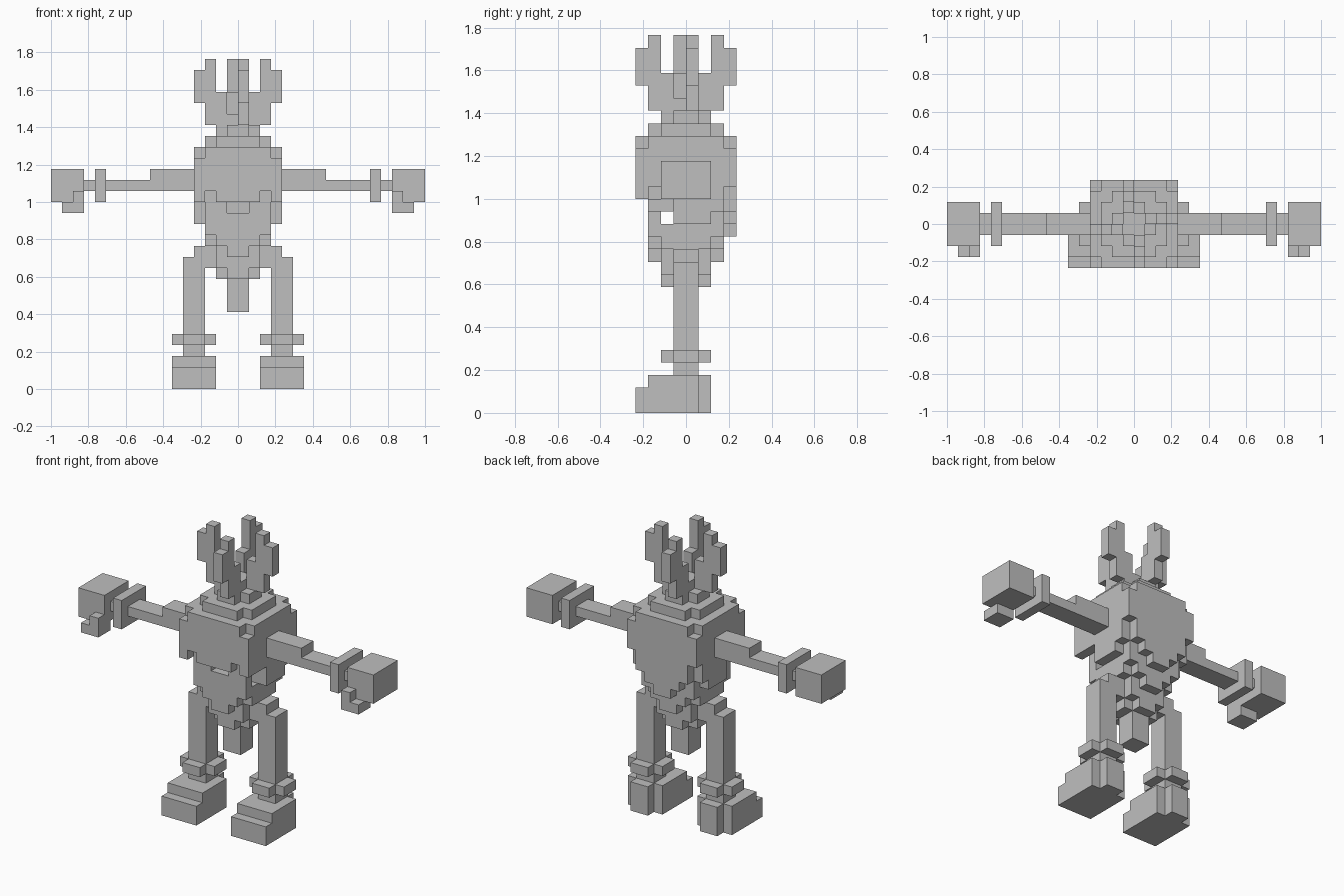
import bpy, bmesh

if "Cube" in bpy.data.objects:
    bpy.data.objects.remove(bpy.data.objects["Cube"])

U = 1 / 17  # edge of one block

grey = bpy.data.materials.new("plain_grey")
grey.diffuse_color = (0.52, 0.52, 0.52, 1)
grey.use_nodes = True
grey.node_tree.nodes["Principled BSDF"].inputs["Base Color"].default_value = grey.diffuse_color


def box(x0, x1, y0, y1, z0, z1):
    """Set of block cells filling a range."""
    return {(x, y, z) for x in range(x0, x1) for y in range(y0, y1) for z in range(z0, z1)}


def cross(a, b, z0, z1):
    """Square layer with cut corners: half size a, flat half width b."""
    return box(-a, a, -b, b, z0, z1) | box(-b, b, -a, a, z0, z1)


def mirror(cells):
    return {(-x - 1, y, z) for x, y, z in cells}


def turn(cells):
    """Quarter turn about the vertical axis."""
    return {(-y - 1, x, z) for x, y, z in cells}


def build(name, cells):
    """Mesh the outside faces of a set of block cells."""
    bm = bmesh.new()
    verts = {}
    for c in sorted(cells):
        for axis in range(3):
            for side in (0, 1):
                n = list(c)
                n[axis] += 2 * side - 1
                if tuple(n) in cells:
                    continue
                u, v = (axis + 1) % 3, (axis + 2) % 3
                loop = []
                for du, dv in ((0, 0), (1, 0), (1, 1), (0, 1)):
                    p = list(c)
                    p[axis] += side
                    p[u] += du
                    p[v] += dv
                    p = tuple(p)
                    if p not in verts:
                        verts[p] = bm.verts.new([k * U for k in p])
                    loop.append(verts[p])
                bm.faces.new(loop if side else loop[::-1])
    mesh = bpy.data.meshes.new(name)
    bm.to_mesh(mesh)
    bm.free()
    mesh.materials.append(grey)
    bpy.context.collection.objects.link(bpy.data.objects.new(name, mesh))


def pair(name, cells):
    build("right_" + name, cells)
    build("left_" + name, mirror(cells))


# Upper body: square block with a stepped dome
upper = box(-4, 4, -4, 4, 18, 21) | cross(4, 3, 21, 22) | cross(3, 2, 22, 23) | cross(2, 1, 23, 24)
# Upper teeth along the front
for x in (-4, -2, -1, 0, 1, 3):
    upper |= box(x, x + 1, -4, -3, 17, 18)
upper |= box(-4, 4, -3, 3, 17, 18) | box(-3, 3, 3, 4, 17, 18)
build("upper_body", upper)

# Lower body tapering to the hips, open behind the jaw
lower = box(-4, 4, -1, 3, 16, 17) | box(-3, 3, 3, 4, 16, 17)
lower |= box(-4, 4, -1, 2, 15, 16) | box(-3, 3, -1, 3, 15, 16) | box(-2, 2, 3, 4, 15, 16)
lower |= box(-3, 3, -3, 3, 14, 15) | box(-1, 1, 3, 4, 14, 15)
lower |= cross(3, 2, 13, 14) | cross(3, 1, 12, 13) | box(-2, 2, -2, 2, 11, 13)
lower |= cross(2, 1, 10, 11)
build("lower_body", lower)

# Jaw plate with teeth
jaw = box(-3, 3, -3, -2, 14, 16)
for x in (-3, -2, 1, 2):
    jaw |= box(x, x + 1, -3, -2, 16, 17)
build("jaw", jaw)

build("tail_peg", box(-1, 1, -1, 1, 7, 10))

# Four horns in a pinwheel
horn = box(0, 1, -4, -3, 26, 29) | box(0, 1, -3, -2, 24, 30)
horn |= box(0, 1, -2, -1, 24, 27) | box(0, 1, -1, 0, 24, 25)
for name in ("front_horn", "right_horn", "back_horn", "left_horn"):
    build(name, horn)
    horn = turn(horn)

# Arms and hands
pair("arm", box(4, 8, -1, 1, 18, 20) | box(8, 14, -1, 1, 18, 19))
pair("wrist_band", box(12, 13, -2, 2, 17, 20))
pair("hand", box(14, 17, -2, 2, 17, 20))
pair("thumb", box(14, 15, -3, -2, 17, 18) | box(14, 16, -3, -1, 16, 17))

# Legs and feet
pair("leg", box(3, 5, -1, 1, 3, 12) | box(2, 4, -1, 1, 11, 13))
pair("ankle_band", box(2, 6, -1, 1, 4, 5) | box(3, 5, -2, 2, 4, 5))
pair("foot", box(2, 6, -4, 1, 0, 2) | box(2, 6, -3, 1, 2, 3) | box(3, 5, 1, 2, 0, 3))
